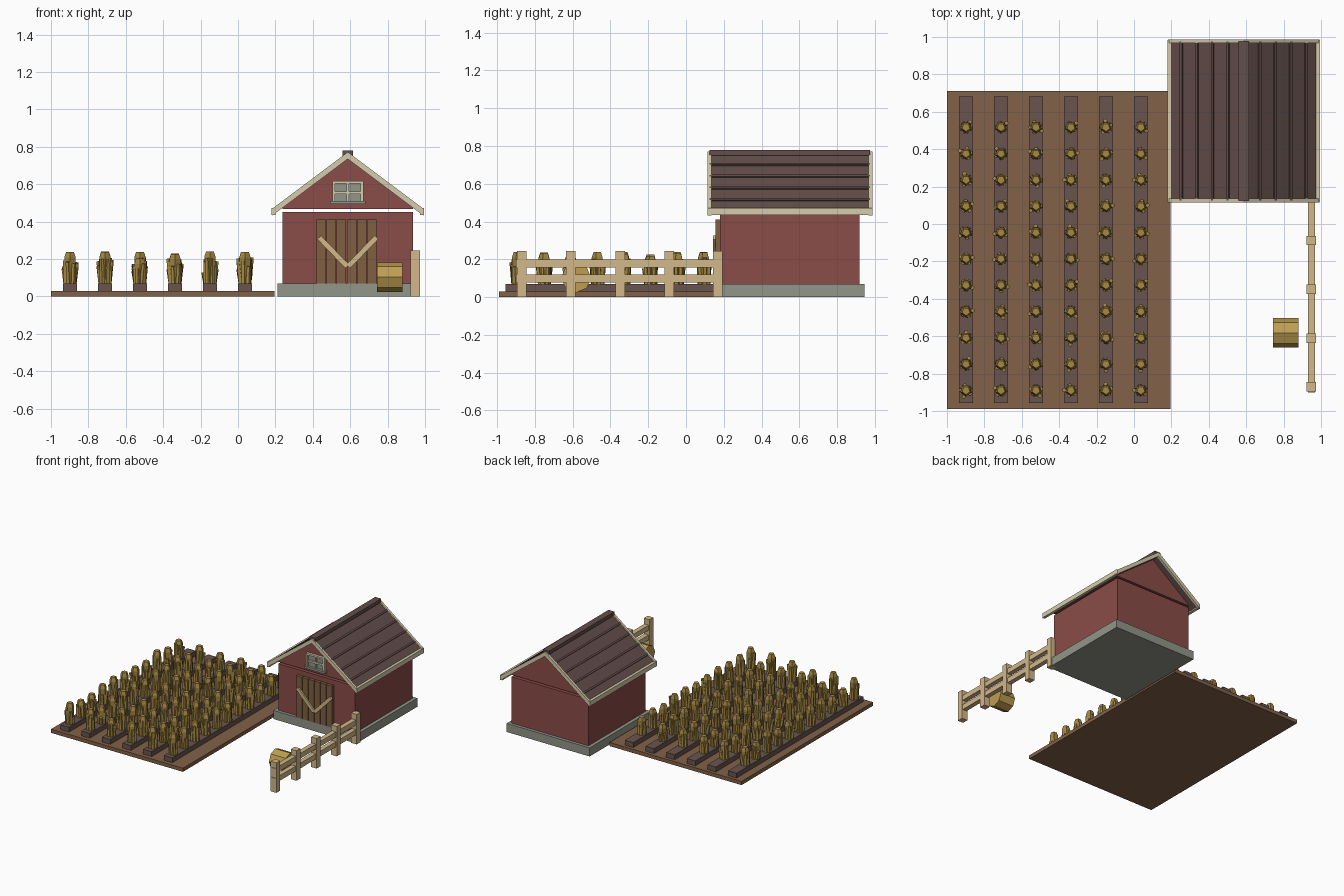
import bpy, bmesh, math, random
from mathutils import Matrix, Vector

random.seed(7)
cube = bpy.data.objects.get("Cube")
if cube:
    bpy.data.objects.remove(cube, do_unlink=True)


def material(name, rgb):
    col = [((c / 255 + 0.055) / 1.055) ** 2.4 for c in rgb] + [1]
    m = bpy.data.materials.new(name)
    m.use_nodes = True
    m.diffuse_color = col
    m.node_tree.nodes["Principled BSDF"].inputs["Base Color"].default_value = col
    return m


SOIL = material("soil brown", (130, 97, 72))
FURROW = material("dark furrow", (104, 84, 78))
CROP = material("crop gold", (166, 137, 66))
HAY = material("hay yellow", (190, 158, 80))
RED = material("barn red", (138, 76, 72))
STONE = material("foundation grey", (146, 150, 136))
ROOF = material("roof brown", (99, 78, 74))
TRIM = material("cream trim", (214, 204, 172))
DOOR = material("door brown", (126, 96, 64))
WOOD = material("pale wood", (210, 184, 138))


def finish(name, bm, mat):
    bmesh.ops.recalc_face_normals(bm, faces=bm.faces)
    me = bpy.data.meshes.new(name)
    bm.to_mesh(me)
    bm.free()
    me.materials.append(mat)
    ob = bpy.data.objects.new(name, me)
    bpy.context.collection.objects.link(ob)
    return ob


def add_box(bm, x0, x1, y0, y1, z0, z1, turn=0):
    mid = Vector(((x0 + x1) / 2, (y0 + y1) / 2, (z0 + z1) / 2))
    mat = (Matrix.Translation(mid) @ Matrix.Rotation(turn, 4, "Y")
           @ Matrix.Diagonal((x1 - x0, y1 - y0, z1 - z0, 1)))
    bmesh.ops.create_cube(bm, size=1, matrix=mat)


def boxes(name, mat, *dims):
    bm = bmesh.new()
    for d in dims:
        add_box(bm, *d)
    return finish(name, bm, mat)


def add_prism(bm, pts, y0, y1):
    # Extrude an x-z profile along y
    face = bm.faces.new([bm.verts.new((x, y0, z)) for x, z in pts])
    ext = bmesh.ops.extrude_face_region(bm, geom=[face])
    verts = [v for v in ext["geom"] if isinstance(v, bmesh.types.BMVert)]
    bmesh.ops.translate(bm, verts=verts, vec=(0, y1 - y0, 0))


def add_cone(bm, a, b, r0, r1, sides=5):
    a, b = Vector(a), Vector(b)
    rot = (b - a).to_track_quat("Z", "Y").to_matrix().to_4x4()
    bmesh.ops.create_cone(bm, cap_ends=True, segments=sides, radius1=r0, radius2=r1,
                          depth=(b - a).length,
                          matrix=Matrix.Translation((a + b) / 2) @ rot)


# Field and furrows
boxes("field", SOIL, (-1, 0.195, -0.99, 0.71, 0, 0.03))
row_x = [-0.898 + i * 0.187 for i in range(6)]
boxes("furrows", FURROW, *[(x - 0.038, x + 0.038, -0.957, 0.683, 0.02, 0.07) for x in row_x])

# Crops: a tall core with shorter leaning stalks around it
for i, x in enumerate(row_x):
    bm = bmesh.new()
    for j in range(11):
        y = 0.517 - j * 0.1407
        top = random.uniform(0.2, 0.24)
        add_cone(bm, (x, y, 0.06), (x, y, top - 0.03), 0.026, 0.032)
        add_cone(bm, (x, y, top - 0.03), (x, y, top), 0.032, 0.022)
        start = random.uniform(0, math.tau)
        for k in range(5):
            ang = start + k * math.tau / 5
            dx, dy = math.cos(ang), math.sin(ang)
            lean = 0.036 if k == 0 else random.uniform(0.02, 0.03)
            h = top - random.uniform(0.025, 0.08)
            add_cone(bm, (x + dx * 0.019, y + dy * 0.019, 0.06),
                     (x + dx * lean, y + dy * lean, h), 0.017, 0.012)
    finish(f"crop_row_{i + 1}", bm, CROP)

# Barn body
CX = 0.587
boxes("foundation", STONE, (CX - 0.376, CX + 0.376, 0.155, 0.945, 0, 0.07))
boxes("barn_walls", RED, (CX - 0.348, CX + 0.348, 0.18, 0.92, 0.07, 0.45))
bm = bmesh.new()
add_prism(bm, [(CX - 0.348, 0.466), (CX + 0.348, 0.466), (CX + 0.348, 0.475),
               (CX, 0.736), (CX - 0.348, 0.475)], 0.18, 0.92)
finish("gable", bm, RED)


def chevron(bm, half, top, thick, y0, y1, slope=0.75):
    drop = half * slope
    add_prism(bm, [(CX - half, top - drop), (CX, top), (CX + half, top - drop),
                   (CX + half, top - drop - thick), (CX, top - thick),
                   (CX - half, top - drop - thick)], y0, y1)


# Roof with horizontal battens and a ridge cap
bm = bmesh.new()
chevron(bm, 0.39, 0.76, 0.025, 0.13, 0.97)
tilt = math.atan(0.75)
for side in (-1, 1):
    for k in range(1, 5):
        d = 0.083 * k
        x, z = CX + side * d, 0.762 - 0.75 * d
        add_box(bm, x - 0.007, x + 0.007, 0.125, 0.975, z - 0.008, z + 0.008, side * tilt)
add_box(bm, CX - 0.027, CX + 0.027, 0.125, 0.975, 0.75, 0.779)
finish("roof", bm, ROOF)

# Rake and eave boards
bm = bmesh.new()
for y in (0.115, 0.967):
    chevron(bm, 0.405, 0.772, 0.037, y, y + 0.02)
for side in (-1, 1):
    x = CX + side * 0.397
    add_box(bm, x - 0.011, x + 0.011, 0.117, 0.985, 0.435, 0.473)
finish("roof_trim", bm, TRIM)

# Plank door and its V brace
step = 0.326 / 6
boxes("door_planks", DOOR, *[(0.419 + i * step, 0.419 + (i + 1) * step - 0.004,
                              0.155, 0.19, 0.07, 0.41) for i in range(6)])
bm = bmesh.new()
for side in (-1, 1):
    x = CX + side * 0.078
    add_box(bm, x - 0.108, x + 0.108, 0.142, 0.157, 0.224, 0.252, -side * math.radians(46))
finish("door_brace", bm, WOOD)

# Gable window
boxes("window_glass", STONE, (CX - 0.075, CX + 0.075, 0.172, 0.19, 0.51, 0.61))
boxes("window_frame", TRIM,
      (CX - 0.083, CX - 0.068, 0.16, 0.19, 0.505, 0.617),
      (CX + 0.068, CX + 0.083, 0.16, 0.19, 0.505, 0.617),
      (CX - 0.083, CX + 0.083, 0.16, 0.19, 0.603, 0.617),
      (CX - 0.07, CX + 0.07, 0.163, 0.19, 0.548, 0.562),
      (CX - 0.006, CX + 0.006, 0.163, 0.19, 0.51, 0.61))
boxes("window_sill", STONE, (CX - 0.094, CX + 0.094, 0.15, 0.19, 0.494, 0.511))

# Fence
boxes("fence_posts", WOOD, *[(0.923, 0.974, y - 0.025, y + 0.025, 0, 0.245)
                             for y in (-0.87, -0.61, -0.349, -0.088, 0.168)])
boxes("fence_rails", WOOD, *[(0.93, 0.968, -0.9, 0.19, z, z + 0.042) for z in (0.077, 0.157)])

# Hay bale
bm = bmesh.new()
add_cone(bm, (0.743, -0.582, 0.103), (0.88, -0.582, 0.103), 0.079, 0.079, 8)
finish("hay_bale", bm, HAY)
